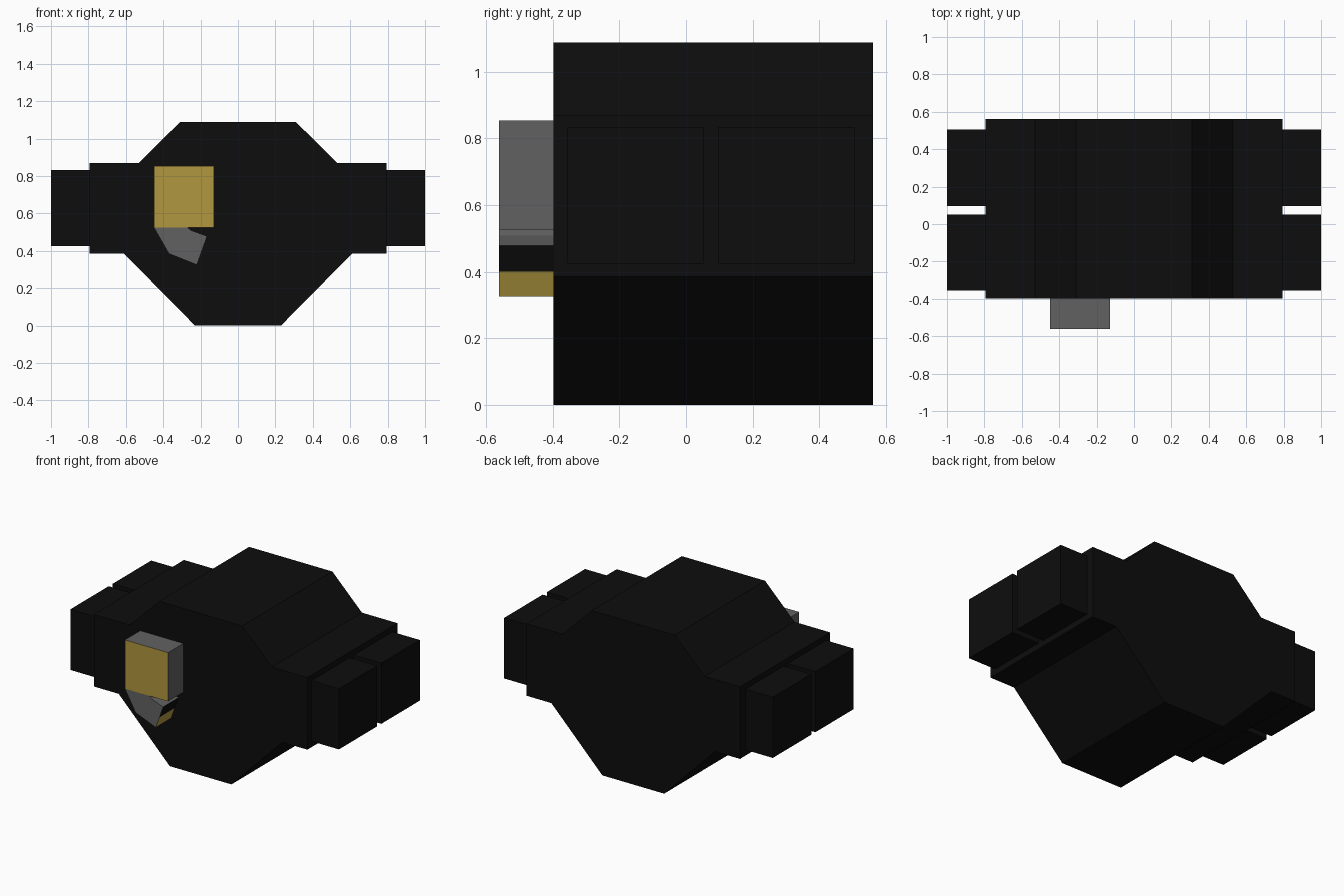
import bpy, bmesh

if "Cube" in bpy.data.objects:
    bpy.data.objects.remove(bpy.data.objects["Cube"])


def material(name, rgb):
    m = bpy.data.materials.new(name)
    m.diffuse_color = (*rgb, 1.0)
    m.use_nodes = True
    m.node_tree.nodes["Principled BSDF"].inputs["Base Color"].default_value = m.diffuse_color
    return m


black = material("black", (0.004, 0.004, 0.004))
grey = material("grey", (0.12, 0.12, 0.12))
yellow = material("mustard yellow", (0.44, 0.31, 0.05))


def prism(name, profile, y0, y1, mats, pick=None):
    """Extrude a counter-clockwise x-z profile from y0 to y1; pick(face) gives the material slot."""
    bm = bmesh.new()
    face = bm.faces.new([bm.verts.new((x, y0, z)) for x, z in profile])
    ext = bmesh.ops.extrude_face_region(bm, geom=[face], use_keep_orig=True)
    verts = [g for g in ext["geom"] if isinstance(g, bmesh.types.BMVert)]
    bmesh.ops.translate(bm, verts=verts, vec=(0, y1 - y0, 0))
    bmesh.ops.recalc_face_normals(bm, faces=bm.faces)
    bm.normal_update()
    if pick:
        for f in bm.faces:
            f.material_index = pick(f)
    me = bpy.data.meshes.new(name)
    bm.to_mesh(me)
    bm.free()
    for m in mats:
        me.materials.append(m)
    ob = bpy.data.objects.new(name, me)
    bpy.context.collection.objects.link(ob)
    return ob


def rect(x0, x1, z0, z1):
    return [(x0, z0), (x1, z0), (x1, z1), (x0, z1)]


# Main body: half profile mirrored across x = 0
half = [(0.23, 0), (0.61, 0.385), (0.795, 0.385), (0.795, 0.87), (0.53, 0.87), (0.31, 1.088)]
prism("body", half + [(-x, z) for x, z in reversed(half)], -0.398, 0.561, [black])

# Two side blocks on each flank
for side, x0, x1 in (("left", -1.0, -0.795), ("right", 0.795, 1.0)):
    for end, y0, y1 in (("front", -0.355, 0.052), ("back", 0.096, 0.505)):
        prism(f"{side}_{end}_block", rect(x0, x1, 0.425, 0.833), y0, y1, [black])

# Front housing: grey box with a yellow front face
prism("housing", rect(-0.45, -0.128, 0.525, 0.853), -0.561, -0.398, [grey, yellow],
      lambda f: 1 if f.normal.y < -0.9 else 0)

# Angled nozzle under the housing: its slanted end is yellow below, black above
nozzle = [(-0.45, 0.525), (-0.37, 0.385), (-0.22, 0.325), (-0.1925, 0.401),
          (-0.165, 0.478), (-0.25, 0.509), (-0.27, 0.525)]


def nozzle_colour(f):
    if f.normal.x > 0.85:
        return 1 if f.calc_center_median().z < 0.401 else 2
    return 0


prism("nozzle", nozzle, -0.561, -0.398, [grey, yellow, black], nozzle_colour)
